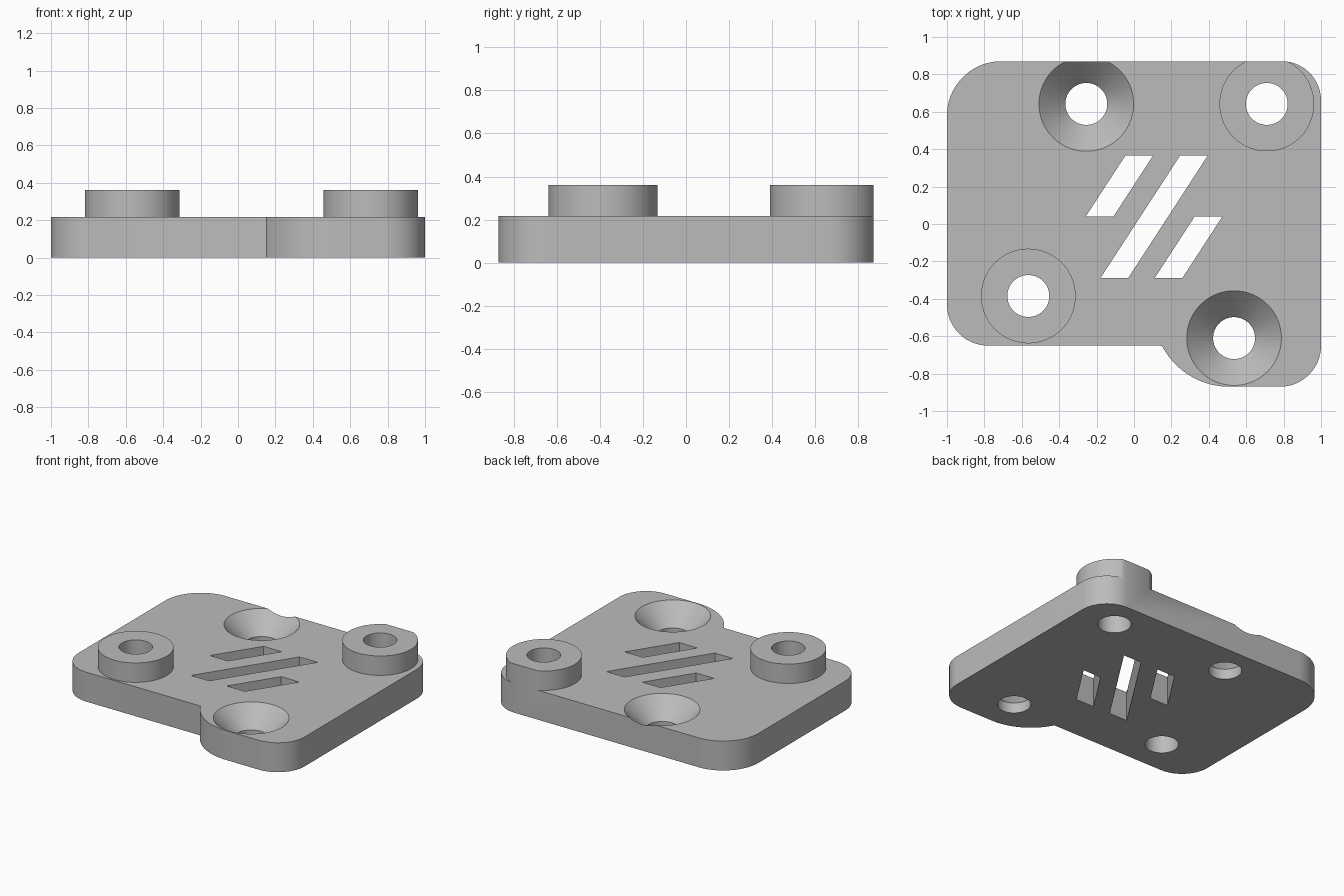
import bpy, bmesh
from math import sin, cos, radians

cube = bpy.data.objects.get("Cube")
if cube:
    bpy.data.objects.remove(cube, do_unlink=True)

PLATE_TOP, BOSS_TOP = 0.217, 0.36
BOSS_R, HOLE_R, SIDES = 0.253, 0.112, 96
BOSSES = [(-0.565, -0.385), (0.71, 0.642)]
SINKS = [(-0.255, 0.642), (0.535, -0.61)]

grey = bpy.data.materials.new("plain grey")
grey.use_nodes = True
colour = (0.5, 0.5, 0.5, 1)
grey.diffuse_color = colour
grey.node_tree.nodes["Principled BSDF"].inputs["Base Color"].default_value = colour


def prism(name, outline, z0, z1):
    """Extrude a closed outline between two heights."""
    bm = bmesh.new()
    face = bm.faces.new([bm.verts.new((x, y, z0)) for x, y in outline])
    top = bmesh.ops.extrude_face_region(bm, geom=[face])["geom"]
    verts = [v for v in top if isinstance(v, bmesh.types.BMVert)]
    bmesh.ops.translate(bm, verts=verts, vec=(0, 0, z1 - z0))
    bmesh.ops.recalc_face_normals(bm, faces=bm.faces)
    return finish(name, bm)


def cone(name, centre, r0, r1, z0, z1):
    bm = bmesh.new()
    bmesh.ops.create_cone(bm, cap_ends=True, segments=SIDES, radius1=r0, radius2=r1, depth=z1 - z0)
    bmesh.ops.translate(bm, verts=bm.verts, vec=(*centre, (z0 + z1) / 2))
    return finish(name, bm)


def finish(name, bm):
    mesh = bpy.data.meshes.new(name)
    bm.to_mesh(mesh)
    bm.free()
    mesh.materials.append(grey)
    obj = bpy.data.objects.new(name, mesh)
    bpy.context.collection.objects.link(obj)
    return obj


def cut(target, cutter):
    mod = target.modifiers.new("cut", "BOOLEAN")
    mod.operation, mod.solver, mod.object = "DIFFERENCE", "EXACT", cutter
    bpy.context.view_layer.objects.active = target
    bpy.ops.object.modifier_apply(modifier=mod.name)
    bpy.data.objects.remove(cutter, do_unlink=True)


def arc(cx, cy, r, start, end, steps=24):
    angles = [radians(start + (end - start) * i / steps) for i in range(steps + 1)]
    return [(cx + r * cos(a), cy + r * sin(a)) for a in angles]


# Rounded plate outline with a bulge at the front left, clockwise from the notch
outline = (
    [(0.14, -0.65)]
    + arc(-0.78, -0.43, 0.22, 270, 180)
    + arc(-0.71, 0.58, 0.29, 180, 90)
    + arc(0.79, 0.66, 0.21, 90, 0)
    + arc(0.78, -0.65, 0.22, 0, -90)
    + arc(0.51, -0.464, 0.406, -90, -152)
)
plate = prism("mounting_plate", outline, 0, BOSS_TOP)

# Lower the plate everywhere except at the two bosses
slab = prism("slab_cutter", [(-2, -2), (2, -2), (2, 2), (-2, 2)], PLATE_TOP, 1)
for centre in BOSSES:
    cut(slab, cone("boss_shape", centre, BOSS_R, BOSS_R, -1, 2))
cut(plate, slab)

# Through holes, then 45 degree countersinks
for centre in BOSSES + SINKS:
    cut(plate, cone("hole_cutter", centre, HOLE_R, HOLE_R, -0.5, 1))
for centre in SINKS:
    base = PLATE_TOP - (BOSS_R - HOLE_R)
    cut(plate, cone("sink_cutter", centre, HOLE_R - 0.01, BOSS_R + 0.05, base - 0.01, PLATE_TOP + 0.05))

# Slanted slots: left end of the lower edge, lower y, upper y
SLANT, WIDTH = 0.65, 0.148
for x, low, high in [(-0.258, 0.04, 0.365), (-0.18, -0.29, 0.365), (0.11, -0.29, 0.04)]:
    shift = (high - low) * SLANT
    slot = [(x, low), (x + WIDTH, low), (x + WIDTH + shift, high), (x + shift, high)]
    cut(plate, prism("slot_cutter", slot, -0.5, 1))

bpy.ops.object.select_all(action="DESELECT")
plate.select_set(True)
bpy.context.view_layer.objects.active = plate
bpy.ops.object.shade_smooth_by_angle(angle=radians(25))
